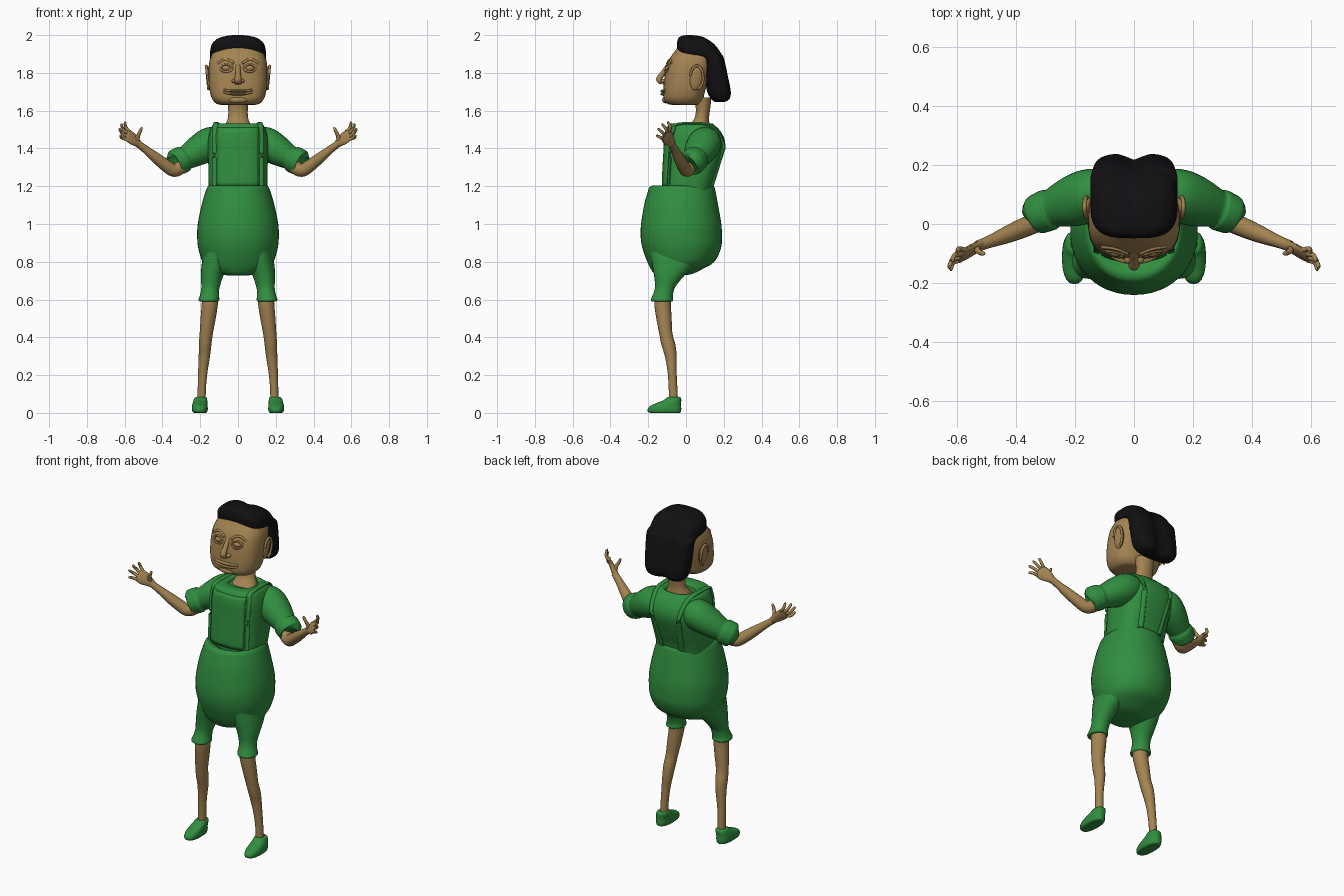
import bpy, bmesh, math
from mathutils import Vector


def material(name, rgb):
    m = bpy.data.materials.new(name)
    m.diffuse_color = (*rgb, 1)
    return m


GREEN = material("green_cloth", (0.03, 0.27, 0.05))
SKIN = material("skin", (0.37, 0.23, 0.085))
HAIR = material("black_hair", (0.006, 0.005, 0.006))


def dense(rows, steps):
    """Catmull-Rom interpolation of parameter rows."""
    out = []
    for i in range(len(rows) - 1):
        p0, p1, p2, p3 = rows[max(i - 1, 0)], rows[i], rows[i + 1], rows[min(i + 2, len(rows) - 1)]
        for s in range(steps):
            t = s / steps
            out.append([0.5 * (2*b + (c - a)*t + (2*a - 5*b + 4*c - d)*t*t + (3*b - a - 3*c + d)*t**3)
                        for a, b, c, d in zip(p0, p1, p2, p3)])
    out.append(list(rows[-1]))
    return out


def skin_rings(name, rings, mat, mirror=False, angle=50):
    """Bridge rings of points into a closed, smooth object."""
    bm = bmesh.new()
    loops = [[bm.verts.new(p) for p in r] for r in rings]
    n = len(loops[0])
    for a, b in zip(loops, loops[1:]):
        for i in range(n):
            bm.faces.new((a[i], a[(i + 1) % n], b[(i + 1) % n], b[i]))
    bm.faces.new(loops[0][::-1])
    bm.faces.new(loops[-1])
    return finish(name, bm, mat, mirror, angle)


def finish(name, bm, mat, mirror=False, angle=50):
    bmesh.ops.recalc_face_normals(bm, faces=bm.faces)
    me = bpy.data.meshes.new(name)
    bm.to_mesh(me)
    bm.free()
    for p in me.polygons:
        p.use_smooth = True
    me.set_sharp_from_angle(angle=math.radians(angle))
    me.materials.append(mat)
    ob = bpy.data.objects.new(name, me)
    bpy.context.collection.objects.link(ob)
    if mirror:
        ob.modifiers.new("Mirror", 'MIRROR')
    return ob


def loft(name, rows, mat, n=2.3, seg=40, steps=4, mirror=False, notch=0.0):
    """Stack of superellipses; row = (z, y front, y back, half width, centre x)."""
    rows = dense([(*r, 0.0) if len(r) == 4 else r for r in rows], steps)
    rings = []
    for z, yf, yb, rx, cx in rows:
        ring = []
        for i in range(seg):
            c, s = math.cos(2*math.pi*i/seg), math.sin(2*math.pi*i/seg)
            x = rx * math.copysign(abs(c) ** (2/n), c)
            y = (yf + yb)/2 + (yb - yf)/2 * math.copysign(abs(s) ** (2/n), s)
            if s > 0:
                y -= notch * math.exp(-(x/0.035)**2)
            ring.append((cx + x, y, z))
        rings.append(ring)
    skin_rings(name, rings, mat, mirror)
    return rows


def surf(rows, n, x, z, side=-1):
    """Point of a lofted surface at x, z on its front (-1) or back (1)."""
    r = min(rows, key=lambda q: abs(q[0] - z))
    k = max(0, 1 - min(1, abs(x)/r[3])**n) ** (1/n)
    return Vector((x, (r[1] + r[2])/2 + side*(r[2] - r[1])/2*k, z))


def tube(name, rows, mat, hint=(0, 0, 1), seg=16, steps=4, mirror=True):
    """Swept ellipse; row = (x, y, z, radius along hint, other radius)."""
    rows = dense([(*r, r[3]) if len(r) == 4 else r for r in rows], steps)
    pts = [Vector(r[:3]) for r in rows]
    rings = []
    for i, r in enumerate(rows):
        t = (pts[min(i + 1, len(pts) - 1)] - pts[max(i - 1, 0)]).normalized()
        h = Vector(hint)
        u = (h - t*h.dot(t)).normalized()
        v = t.cross(u)
        rings.append([pts[i] + u*r[3]*math.cos(a) + v*r[4]*math.sin(a)
                      for a in (2*math.pi*j/seg for j in range(seg))])
    return skin_rings(name, rings, mat, mirror)


def ball(name, loc, size, mat, rot=(0, 0, 0)):
    bm = bmesh.new()
    bmesh.ops.create_uvsphere(bm, u_segments=20, v_segments=12, radius=1)
    bmesh.ops.scale(bm, verts=bm.verts, vec=size)
    from mathutils import Euler
    bmesh.ops.transform(bm, verts=bm.verts, matrix=Euler(rot).to_matrix().to_4x4())
    bmesh.ops.translate(bm, verts=bm.verts, vec=loc)
    return finish(name, bm, mat, True)


# Head and neck
head = loft("head", [(1.63, -.06, .05, .08), (1.636, -.098, .07, .112), (1.66, -.118, .09, .136),
                     (1.70, -.12, .10, .149), (1.76, -.116, .12, .155), (1.82, -.107, .14, .155),
                     (1.87, -.09, .15, .149), (1.92, -.055, .15, .128), (1.945, -.036, .13, .10),
                     (1.965, 0, .09, .05)], SKIN, n=2.6)
loft("neck", [(1.50, -.01, .125, .085), (1.525, .015, .125, .068), (1.56, .045, .122, .054),
              (1.61, .052, .128, .052), (1.67, .04, .135, .06)], SKIN, n=2)

# Face
tube("nose", [(0, -.085, 1.85, .012, .014), (0, -.105, 1.825, .012, .013), (0, -.128, 1.79, .014, .015),
              (0, -.143, 1.768, .015, .018), (0, -.135, 1.752, .012, .02), (0, -.11, 1.745, .008, .018)],
     SKIN, hint=(0, -1, .3), mirror=False)
ball("nostrils", (.021, -.118, 1.757), (.013, .016, .011), SKIN)
ball("eyes", surf(head, 2.6, .062, 1.825) + Vector((0, .006, 0)), (.022, .014, .014), SKIN)
lid, brow = [], []
for i in range(17):
    a = 2*math.pi*i/16
    p = surf(head, 2.6, .062 + .032*math.cos(a), 1.825 + .02*math.sin(a))
    lid.append((*p, .005))
tube("eyelids", lid, SKIN, hint=(0, -1, 0), seg=8, steps=1)
for x, z in ((.022, 1.85), (.05, 1.868), (.08, 1.868), (.108, 1.85)):
    brow.append((*surf(head, 2.6, x, z), .007))
tube("brows", brow, SKIN, hint=(0, -1, 0), seg=8)
for name, z0, bend, r in (("upper_lip", 1.704, .006, .010), ("lower_lip", 1.688, .010, .010)):
    lip = []
    for i in range(-6, 7):
        x = .078*i/6
        lip.append((*surf(head, 2.6, x, z0 + bend*(i/6)**2), r*.8*(1.05 - (i/6)**2*.5), r*1.3*(1.1 - (i/6)**2)+.002))
    tube(name, lip, SKIN, hint=(0, 0, 1), seg=10, steps=2, mirror=False)
ball("chin", (0, -.108, 1.657), (.05, .018, .018), SKIN)

# Ears
ball("ears", (.153, .055, 1.773), (.012, .034, .066), SKIN, (-.12, .12, .15))
rim = [(.162 + .006*math.sin(a), .057 + .034*math.cos(a), 1.775 + .062*math.sin(a), .007)
       for a in (math.radians(-80 + 25*i) for i in range(11))]
tube("ear_rims", rim, SKIN, hint=(1, 0, 0), seg=8, steps=2)

# Hair
loft("hair", [(1.645, .155, .205, .085), (1.66, .135, .232, .115), (1.70, .112, .24, .134),
              (1.78, .10, .225, .142), (1.85, .095, .21, .146), (1.885, .075, .20, .148),
              (1.902, -.03, .19, .148), (1.925, -.046, .175, .146), (1.955, -.048, .15, .137),
              (1.98, -.042, .115, .11), (1.993, -.03, .09, .075), (2.0, 0, .05, .03)],
     HAIR, n=3.2, seg=56, steps=3, notch=.022)

# Shirt body
TN = 2.8
torso = loft("shirt_body", [(1.15, -.12, .13, .15), (1.22, -.122, .145, .156), (1.30, -.118, .175, .157),
                            (1.40, -.113, .207, .16), (1.46, -.11, .20, .157), (1.50, -.103, .175, .147),
                            (1.522, -.095, .152, .135), (1.532, -.075, .14, .115), (1.53, -.03, .132, .085),
                            (1.515, -.015, .125, .075)], GREEN, n=TN)
outer = [r for r in torso if r[0] < 1.524 and r[3] > .13]

# Bib panel on the chest
bm = bmesh.new()
bmesh.ops.create_grid(bm, x_segments=14, y_segments=14, size=1)
for v in bm.verts:
    v.co = surf(outer, TN, v.co.x*.112, 1.355 + v.co.y*.155) + Vector((0, -.006, 0))
finish("bib", bm, GREEN).modifiers.new("Solidify", 'SOLIDIFY').thickness = .012

# Straps
strap = [(*surf(outer, TN, .122, z), .008, .015) for z in (1.20, 1.30, 1.40, 1.49)]
strap += [(.118, -.05, 1.526, .008, .015), (.115, .04, 1.532, .008, .015), (.11, .115, 1.525, .008, .015)]
strap += [(*surf(outer, TN, x, z, 1), .009, .016)
          for x, z in ((.10, 1.49), (.09, 1.42), (.08, 1.33), (.065, 1.20))]
tube("straps", strap, GREEN, hint=(0, .06, 1.0), seg=12)

# Sleeves with cuffs
tube("sleeves", [(.08, .10, 1.45, .06, .07), (.14, .10, 1.43, .086, .088), (.20, .08, 1.395, .082, .088),
                 (.25, .063, 1.365, .07, .075), (.277, .053, 1.35, .063, .066), (.29, .048, 1.343, .071, .071),
                 (.315, .038, 1.332, .072, .069), (.335, .03, 1.322, .067, .064), (.338, .028, 1.32, .04, .04)],
     GREEN, seg=28)

# Forearms
tube("forearms", [(.27, .035, 1.325, .034), (.315, .015, 1.292, .036), (.345, 0, 1.285, .034),
                  (.38, -.015, 1.308, .033), (.43, -.036, 1.347, .029), (.49, -.06, 1.395, .021),
                  (.53, -.075, 1.425, .019)], SKIN, hint=(0, 1, .3))

# Hands
ACROSS = (-.3, .6, .7)
tube("palms", [(.515, -.07, 1.415, .018, .016), (.535, -.08, 1.432, .026, .016), (.56, -.094, 1.452, .037, .014),
               (.582, -.106, 1.468, .036, .012), (.592, -.111, 1.475, .024, .007)], SKIN, hint=ACROSS)
base, tips = Vector((.58, -.106, 1.468)), ((.60, -.095, 1.54), (.62, -.125, 1.53), (.63, -.147, 1.505), (.624, -.155, 1.468))
for i, tip in enumerate(tips):
    b = base + Vector(ACROSS)*(.028 - .0185*i)
    t = Vector(tip)
    m = b.lerp(t, .5) + Vector((.008, .008, -.002))
    tube("finger_%d" % (i + 1), [(*b, .009), (*m, .0085), (*b.lerp(t, .93), .007), (*t, .003)],
         SKIN, hint=ACROSS, seg=10)
tube("thumbs", [(.535, -.08, 1.435, .014), (.53, -.09, 1.465, .011), (.519, -.098, 1.488, .009),
                (.511, -.10, 1.507, .007), (.51, -.10, 1.513, .003)], SKIN, hint=(1, 0, 0), seg=10)

# Shorts body
loft("shorts", [(1.18, -.12, .12, .13), (1.203, -.165, .135, .148), (1.195, -.193, .15, .162),
                (1.165, -.204, .158, .174), (1.10, -.222, .17, .193), (1.0, -.238, .187, .213),
                (.93, -.24, .19, .216), (.87, -.23, .185, .21), (.80, -.205, .15, .188),
                (.76, -.185, .085, .155), (.735, -.165, .03, .10), (.727, -.13, -.02, .045)], GREEN, n=2.1, seg=48)

# Short legs with cuffs
loft("short_legs", [(.86, -.19, .09, .075, .105), (.78, -.178, .04, .068, .125), (.72, -.168, -.015, .058, .138),
                    (.67, -.164, -.055, .049, .145), (.64, -.17, -.066, .048, .149), (.615, -.18, -.07, .052, .152),
                    (.598, -.186, -.068, .055, .154), (.59, -.178, -.075, .047, .154), (.595, -.15, -.1, .02, .154)],
     GREEN, n=2.1, seg=28, mirror=True)

# Legs
loft("legs", [(.66, -.165, -.075, .042, .146), (.58, -.168, -.08, .043, .149), (.50, -.157, -.076, .04, .158),
              (.42, -.142, -.072, .035, .168), (.36, -.13, -.056, .033, .174), (.30, -.112, -.05, .03, .178),
              (.22, -.098, -.05, .025, .186), (.14, -.092, -.046, .022, .191), (.05, -.09, -.042, .022, .194)],
     SKIN, n=2, seg=20, mirror=True)

# Shoes
loft("shoes", [(0, -.185, -.035, .03, .201), (.004, -.2, -.028, .038, .202), (.02, -.203, -.025, .042, .202),
               (.038, -.188, -.026, .041, .202), (.052, -.155, -.026, .039, .201), (.068, -.118, -.025, .036, .199),
               (.08, -.103, -.027, .032, .197), (.084, -.095, -.035, .025, .196)],
     GREEN, n=2.4, seg=28, mirror=True)
